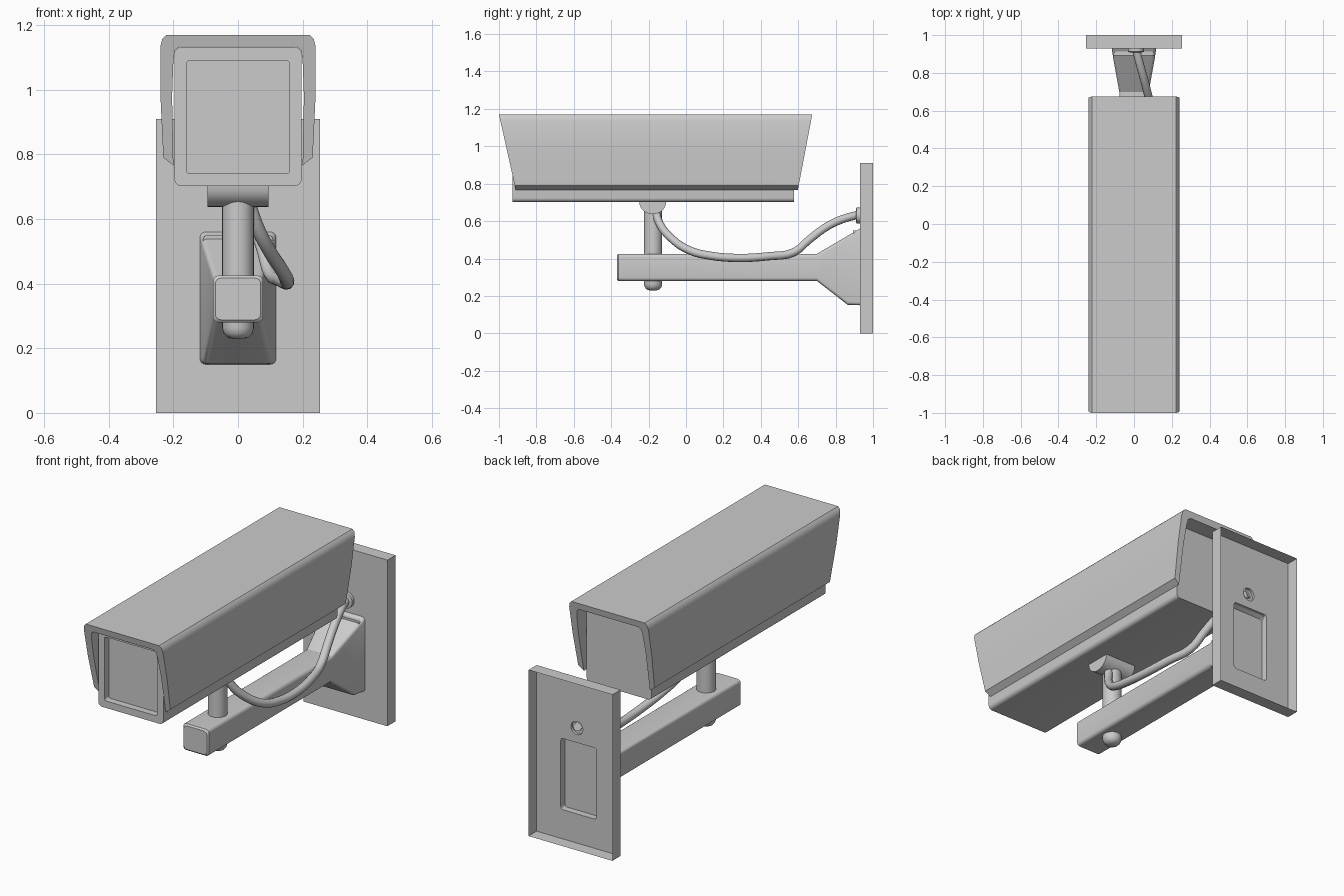
import bpy, bmesh
from math import sin, cos, pi, radians

if "Cube" in bpy.data.objects:
    bpy.data.objects.remove(bpy.data.objects["Cube"])


def finish(bm, name, angle=35, recalc=True):
    if recalc:
        bmesh.ops.recalc_face_normals(bm, faces=bm.faces)
    me = bpy.data.meshes.new(name)
    bm.to_mesh(me)
    bm.free()
    me.shade_smooth()
    me.set_sharp_from_angle(angle=radians(angle))
    ob = bpy.data.objects.new(name, me)
    bpy.context.collection.objects.link(ob)
    return ob


def rrect(w, z0, z1, r, n=4):
    """Rounded rectangle in x/z, half width w."""
    pts = []
    for cx, cz, a0 in ((w - r, z1 - r, 0), (r - w, z1 - r, 90),
                       (r - w, z0 + r, 180), (w - r, z0 + r, 270)):
        for i in range(n + 1):
            a = radians(a0 + 90 * i / n)
            pts.append((cx + r * cos(a), cz + r * sin(a)))
    return pts


def circle(cx, cz, r, n=24):
    return [(cx + r * cos(2 * pi * i / n), cz + r * sin(2 * pi * i / n)) for i in range(n)]


def loft(name, rings, caps=(True, True), angle=35):
    """Skin (points_xz, y) rings; y may be a function of z."""
    bm = bmesh.new()
    loops = []
    for pts, y in rings:
        loops.append([bm.verts.new((x, y(z) if callable(y) else y, z)) for x, z in pts])
    for a, b in zip(loops, loops[1:]):
        n = len(a)
        for i in range(n):
            bm.faces.new((a[i], a[(i + 1) % n], b[(i + 1) % n], b[i]))
    for cap, lp in zip(caps, (loops[0], loops[-1])):
        if cap:
            bm.faces.new(lp)
    return finish(bm, name, angle)


def lathe(name, prof, cx, cy, n=24):
    """Revolve (r, z) profile about a vertical axis."""
    bm = bmesh.new()
    loops = [[bm.verts.new((cx + r * cos(2 * pi * i / n), cy + r * sin(2 * pi * i / n), z))
              for i in range(n)] for r, z in prof]
    for a, b in zip(loops, loops[1:]):
        for i in range(n):
            bm.faces.new((a[i], a[(i + 1) % n], b[(i + 1) % n], b[i]))
    bm.faces.new(loops[0])
    bm.faces.new(loops[-1])
    return finish(bm, name)


# Camera housing with recessed front window
window = rrect(0.16, 0.74, 1.09, 0.012)
loft("camera_housing", [
    (rrect(0.197, 0.702, 1.132, 0.022), 0.578),
    (rrect(0.197, 0.702, 1.132, 0.022), -0.928),
    (window, -0.928), (window, -0.89)])

# Sun hood: thick inverted-U profile with slanted ends
half = [(0.222, 1.17), (0.234, 1.158), (0.24, 1.135), (0.24, 0.98), (0.231, 0.79), (0.2, 0.766),
        (0.204, 0.98), (0.2, 1.09), (0.195, 1.122), (0.18, 1.134)]
hood = half + [(-x, z) for x, z in reversed(half)]


def hood_front(z):
    return -1.0 + 0.09 * (1.17 - z) / 0.404


def hood_back(z):
    return 0.675 - 0.077 * (1.17 - z) / 0.404


loft("sun_hood", [(hood, hood_front), (hood, hood_back)], angle=40)

# Support arm flaring into the wall, hollow at the wall end
base = rrect(0.118, 0.15, 0.56, 0.018)
hole = rrect(0.108, 0.16, 0.55, 0.014)
loft("support_arm", [
    (rrect(0.07, 0.288, 0.417, 0.018), -0.37),
    (rrect(0.078, 0.28, 0.425, 0.018), -0.362),
    (rrect(0.078, 0.28, 0.425, 0.018), 0.70),
    (rrect(0.108, 0.152, 0.522, 0.018), 0.865),
    (base, 0.93), (hole, 0.93), (hole, 0.893)], angle=25)

# Wall plate: open-backed shell with openings for arm and cable
bm = bmesh.new()
edges, loops = [], []
grommet_hole = circle(0.01, 0.63, 0.036)
for pts in ([(-0.254, 0), (0.254, 0), (0.254, 0.91), (-0.254, 0.91)], hole, grommet_hole):
    vs = [bm.verts.new((x, 0.93, z)) for x, z in pts]
    loops.append(vs)
    edges += [bm.edges.new((vs[i], vs[(i + 1) % len(vs)])) for i in range(len(vs))]
bmesh.ops.triangle_fill(bm, use_beauty=True, use_dissolve=False, edges=edges, normal=(0, -1, 0))
rim = loops[0]
back = [bm.verts.new((v.co.x, 1.0, v.co.z)) for v in rim]
for i in range(4):
    j = (i + 1) % 4
    bm.faces.new((rim[j], rim[i], back[i], back[j]))
for f in bm.faces:
    f.normal_update()
    c = f.calc_center_median()
    if abs(f.normal.y) > 0.5:
        flip = f.normal.y > 0
    else:
        flip = f.normal.x * c.x + f.normal.z * (c.z - 0.455) < 0
    if flip:
        f.normal_flip()
finish(bm, "wall_plate", recalc=False)

# Cable grommet
loft("cable_grommet", [
    (circle(0.01, 0.63, 0.03), 0.908), (circle(0.01, 0.63, 0.043), 0.912),
    (circle(0.01, 0.63, 0.043), 0.93), (grommet_hole, 0.93), (grommet_hole, 0.916)])

# Post through the arm, with domed bolt end below
lathe("pivot_post", [(0.049, 0.35), (0.049, 0.665)], 0, -0.176)
lathe("post_bolt", [(0.049, 0.3), (0.049, 0.262), (0.044, 0.246), (0.033, 0.234),
                    (0.015, 0.228)], 0, -0.176)

# Half-round tilt mount under the housing
bm = bmesh.new()
n = 12
sides = [[bm.verts.new((x, -0.178 - 0.072 * cos(pi * i / n), 0.704 - 0.067 * sin(pi * i / n)))
          for i in range(n + 1)] for x in (-0.095, 0.095)]
for i in range(n + 1):
    j = (i + 1) % (n + 1)
    bm.faces.new((sides[0][i], sides[0][j], sides[1][j], sides[1][i]))
for s in sides:
    bm.faces.new(s)
finish(bm, "tilt_mount")

# Drooping cable from mount to wall
path = [(0.03, -0.165, 0.66), (0.055, -0.14, 0.585), (0.095, -0.075, 0.505), (0.135, 0.02, 0.443),
        (0.15, 0.13, 0.415), (0.15, 0.28, 0.403), (0.132, 0.44, 0.412), (0.1, 0.575, 0.433),
        (0.08, 0.66, 0.502), (0.055, 0.76, 0.575), (0.03, 0.85, 0.615), (0.01, 0.925, 0.635)]
cu = bpy.data.curves.new("cable_path", 'CURVE')
cu.dimensions = '3D'
cu.bevel_depth = 0.022
cu.bevel_resolution = 3
cu.resolution_u = 4
cu.use_fill_caps = True
sp = cu.splines.new('BEZIER')
sp.bezier_points.add(len(path) - 1)
for p, co in zip(sp.bezier_points, path):
    p.co = co
    p.handle_left_type = p.handle_right_type = 'AUTO'
cable = bpy.data.objects.new("cable", cu)
bpy.context.collection.objects.link(cable)
